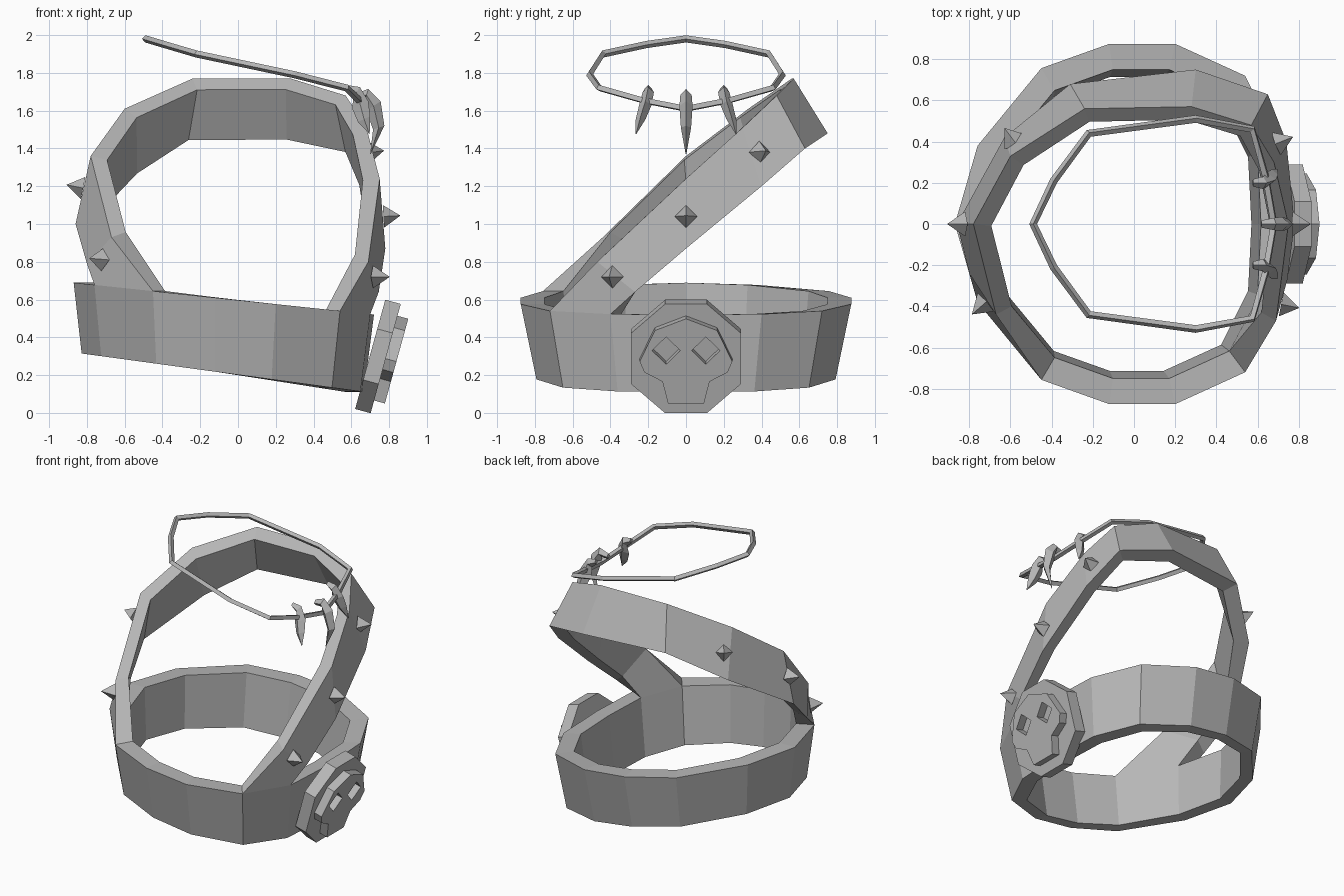
import bpy
import bmesh
from mathutils import Vector as V, Matrix

if "Cube" in bpy.data.objects:
    bpy.data.objects.remove(bpy.data.objects["Cube"])

grey = bpy.data.materials.new("plain_grey")
grey.use_nodes = True
GREY = (0.47, 0.47, 0.47, 1)
grey.diffuse_color = GREY
grey.node_tree.nodes["Principled BSDF"].inputs["Base Color"].default_value = GREY


def add(name, data):
    obj = bpy.data.objects.new(name, data)
    bpy.context.collection.objects.link(obj)
    data.materials.append(grey)
    return obj


def loft(name, sections, closed):
    """Join equal cross-sections into a band."""
    bm = bmesh.new()
    rings = [[bm.verts.new(p) for p in s] for s in sections]
    n = len(rings[0])
    pairs = list(zip(rings, rings[1:]))
    if closed:
        pairs.append((rings[-1], rings[0]))
    else:
        bm.faces.new(rings[0])
        bm.faces.new(rings[-1])
    for a, b in pairs:
        for i in range(n):
            j = (i + 1) % n
            bm.faces.new((a[i], a[j], b[j], b[i]))
    bmesh.ops.recalc_face_normals(bm, faces=bm.faces)
    me = bpy.data.meshes.new(name)
    bm.to_mesh(me)
    bm.free()
    return add(name, me)


def to_mesh(name, curve):
    """Turn a curve into a flat-shaded mesh object."""
    tmp = bpy.data.objects.new(name + "_path", curve)
    bpy.context.collection.objects.link(tmp)
    dg = bpy.context.evaluated_depsgraph_get()
    me = bpy.data.meshes.new_from_object(tmp.evaluated_get(dg))
    bpy.data.objects.remove(tmp)
    me.materials.clear()
    for p in me.polygons:
        p.use_smooth = False
    return add(name, me)


def closed_spline(curve, pts):
    s = curve.splines.new("POLY")
    s.points.add(len(pts) - 1)
    for point, p in zip(s.points, pts):
        point.co = (*p, 1)
    s.use_cyclic_u = True


def plate(name, outlines, thick, frame):
    """Flat extruded shape; further outlines become holes."""
    c = bpy.data.curves.new(name, "CURVE")
    c.dimensions = "2D"
    c.fill_mode = "BOTH"
    c.extrude = thick / 2
    for o in outlines:
        closed_spline(c, [(x, y, 0) for x, y in o])
    obj = to_mesh(name, c)
    obj.data.transform(frame @ Matrix.Translation((0, 0, thick / 2)))


def mirrored(half):
    """Close a half outline (x first) by mirroring it across y."""
    return half + [(x, -y, *r) for x, y, *r in reversed(half) if y]


# Tilted belt, narrowing towards the bottom
belt_half = [(-0.87, 0), (-0.76, 0.38), (-0.45, 0.757), (-0.12, 0.875),
             (0.2, 0.875), (0.54, 0.72), (0.70, 0.40), (0.72, 0)]


def belt_section(x, y):
    top, bottom = 0.597 - 0.106 * x, 0.203 - 0.128 * x
    return [V((x, y, top)), V((x * 0.94 - 0.01, y * 0.905, bottom)),
            V((x * 0.82 - 0.02, y * 0.815, bottom)), V((x * 0.857, y * 0.857, top))]


loft("belt", [belt_section(x, y) for x, y in mirrored(belt_half)], True)

# Shoulder strap: upper and lower outer edge at each station
upper = [(-0.67, -0.44, 0.93), (-0.78, 0, 1.36), (-0.60, 0.33, 1.61), (-0.24, 0.56, 1.77),
         (0.28, 0.57, 1.77), (0.57, 0.48, 1.68), (0.68, 0.30, 1.51), (0.75, 0, 1.24),
         (0.69, -0.47, 0.80)]
lower = [(-0.80, -0.24, 0.79), (-0.86, 0, 1.0), (-0.63, 0.42, 1.27), (-0.31, 0.68, 1.48),
         (0.30, 0.75, 1.48), (0.65, 0.63, 1.40), (0.74, 0.40, 1.20), (0.78, 0, 0.87),
         (0.745, -0.27, 0.64)]


def strap_section(u, l):
    u, l = V(u), V(l)
    ui = u + (V((0, -0.08, 1.17)) - u).normalized() * 0.09
    li = l + (V((0, 0.12, 1.25)) - l).normalized() * 0.105
    return [u, l, li, ui]


def strap_end(a, b):
    """The strap ends sit on two neighbouring corners of the belt rim."""
    sa, sb = belt_section(*a), belt_section(*b)
    return [sa[0], sb[0], sb[3], sa[3]]


strap = [strap_section(u, l) for u, l in zip(upper, lower)]
strap.insert(0, strap_end((-0.45, -0.757), (-0.76, -0.38)))
strap.append(strap_end((0.54, -0.72), (0.70, -0.40)))
loft("shoulder_strap", strap, False)

# Pyramid studs on the strap: position and outward direction
studs = [((-0.72, -0.38, 0.81), (-0.8, -0.7, 0.1)), ((-0.82, 0, 1.19), (-1, 0, 0.2)),
         ((-0.58, 0.40, 1.45), (-0.6, 0.8, 0.4)), ((0.715, -0.39, 0.72), (1, -0.2, 0)),
         ((0.77, 0, 1.04), (1, 0, 0.05)), ((0.69, 0.39, 1.38), (1, 0.4, 0.1))]
for i, (pos, out) in enumerate(studs):
    bm = bmesh.new()
    bmesh.ops.create_cone(bm, cap_ends=True, segments=4, radius1=0.06, radius2=0,
                          depth=0.09, matrix=Matrix.Translation((0, 0, 0.045)))
    me = bpy.data.meshes.new(f"stud_{i + 1}")
    bm.to_mesh(me)
    bm.free()
    me.transform(Matrix.Translation(pos) @ V(out).to_track_quat("Z", "Y").to_matrix().to_4x4())
    add(me.name, me)

# Buckle: leaning octagon with a skull emblem and open eyes
up = V((0.266, 0, 0.964))
out = V((0.964, 0, -0.266))
side = up.cross(out)
origin = V((0.70, 0, 0.31))


def buckle_frame(offset):
    m = Matrix((side, up, out)).transposed().to_4x4()
    m.translation = origin + out * offset
    return m


def both(half):
    return half + [(-x, y) for x, y in reversed(half) if x]


octagon = both([(0.11, -0.30), (0.29, -0.14), (0.29, 0.14), (0.11, 0.30)])
skull = both([(0.095, -0.23), (0.125, -0.11), (0.22, -0.06), (0.245, 0.0),
              (0.165, 0.17), (0, 0.235)])
eyes = [[(s * 0.105 + dx, 0.06 + dy) for dx, dy in
         ((-0.075, 0), (0, -0.075), (0.075, 0), (0, 0.075))] for s in (-1, 1)]
plate("buckle_plate", [octagon], 0.085, buckle_frame(0))
plate("buckle_skull", [skull] + eyes, 0.06, buckle_frame(0.084))

# Necklace cord
cord_half = [(-0.49, 0, 1.98), (-0.39, 0.21, 1.95), (-0.22, 0.44, 1.90), (0.30, 0.51, 1.79),
             (0.575, 0.46, 1.72), (0.64, 0.23, 1.655), (0.68, 0, 1.61)]
cord = bpy.data.curves.new("necklace_cord", "CURVE")
cord.dimensions = "3D"
cord.bevel_depth = 0.019
cord.bevel_resolution = 0
closed_spline(cord, mirrored(cord_half))
to_mesh("necklace_cord", cord)


def claw(name, stations):
    """Curved claw from outer edge, inner edge, sideways position and half width."""
    sections = []
    for (xo, zo), (xi, zi), y, w in stations:
        xm, zm = (xo + xi) / 2, (zo + zi) / 2
        sections.append([(xo, y, zo), (xm, y + w, zm), (xi, y, zi), (xm, y - w, zm)])
    loft(name, sections, False)


# Claw pendants
claw("middle_claw", [((0.62, 1.69), (0.62, 1.65), 0, 0.018), ((0.69, 1.715), (0.67, 1.65), 0, 0.03),
                     ((0.755, 1.65), (0.68, 1.60), 0, 0.035), ((0.775, 1.52), (0.715, 1.50), 0, 0.027),
                     ((0.702, 1.37), (0.70, 1.372), 0, 0.002)])
for s, label in ((1, "left"), (-1, "right")):
    claw(f"{label}_claw", [((0.58, 1.735), (0.575, 1.70), s * 0.20, 0.018),
                           ((0.645, 1.725), (0.61, 1.67), s * 0.20, 0.03),
                           ((0.69, 1.65), (0.605, 1.61), s * 0.215, 0.033),
                           ((0.70, 1.57), (0.635, 1.54), s * 0.24, 0.026),
                           ((0.697, 1.475), (0.694, 1.478), s * 0.265, 0.002)])
